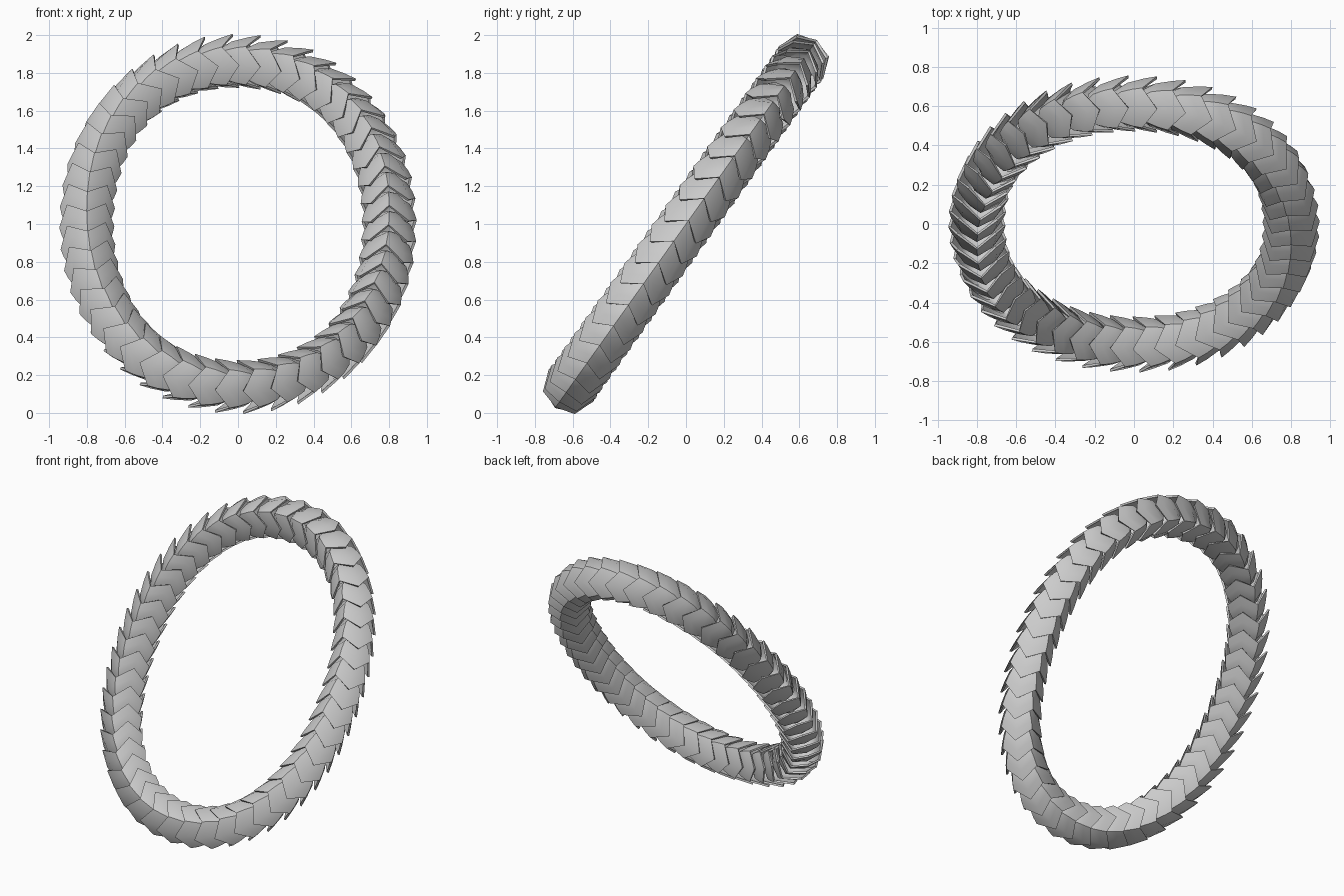
import bpy, bmesh
from math import sin, cos, pi, radians, copysign
from mathutils import Vector, Matrix

cube = bpy.data.objects.get("Cube")
if cube:
    bpy.data.objects.remove(cube)

COUNT = 46
SIDES = 8
HALF_WIDTH, HALF_HEIGHT = 0.80, 1.05
UP = Vector((0, 0.58, 0.815)).normalized()      # long axis of the tilted ring
NORMAL = Vector((0, -UP.z, UP.y))               # ring plane normal

grey = bpy.data.materials.new("grey")
grey.use_nodes = True
grey.diffuse_color = (0.6, 0.6, 0.6, 1)
grey.node_tree.nodes["Principled BSDF"].inputs["Base Color"].default_value = (0.6, 0.6, 0.6, 1)


def make_cup():
    """Flared eight-sided cup with a zigzag rim, opening along +z."""
    # radius, height and zigzag depth: up the outside, over the rim, down the inside
    profile = [(0.07, -0.10, 0), (0.112, -0.05, 0.016), (0.134, 0.02, 0.03), (0.146, 0.08, 0.038),
               (0.132, 0.08, 0.038), (0.12, 0.02, 0.03), (0.098, -0.05, 0.016), (0.06, -0.088, 0)]
    bm = bmesh.new()
    loops = []
    for radius, height, zigzag in profile:
        loops.append([bm.verts.new((radius * cos(2 * pi * i / SIDES),
                                    radius * sin(2 * pi * i / SIDES),
                                    height + (zigzag if i % 2 else -zigzag)))
                      for i in range(SIDES)])
    for low, high in zip(loops, loops[1:]):
        for i in range(SIDES):
            j = (i + 1) % SIDES
            bm.faces.new((low[i], low[j], high[j], high[i]))
    bm.faces.new(loops[0])
    bm.faces.new(loops[-1])
    bmesh.ops.recalc_face_normals(bm, faces=bm.faces)
    mesh = bpy.data.meshes.new("cup")
    bm.to_mesh(mesh)
    bm.free()
    mesh.shade_smooth()
    mesh.set_sharp_from_angle(angle=radians(50))
    mesh.materials.append(grey)
    return mesh


def soft(v):
    return copysign(abs(v) ** 0.95, v)


def ring_point(t):
    """Point on a slightly squared oval."""
    return Vector((HALF_WIDTH * soft(sin(t)), 0, 1)) + UP * HALF_HEIGHT * soft(cos(t))


# even spacing along the oval
path = [ring_point(2 * pi * i / 2000) for i in range(2001)]
lengths = [0]
for a, b in zip(path, path[1:]):
    lengths.append(lengths[-1] + (b - a).length)

# overlapping cups, each tucked into the one behind
cup_mesh = make_cup()
step = 0
for n in range(COUNT):
    while lengths[step] < lengths[-1] * n / COUNT:
        step += 1
    tangent = (path[(step + 8) % 2000] - path[(step - 8) % 2000]).normalized()
    outward = NORMAL.cross(tangent)
    frame = Matrix((outward, NORMAL, tangent)).transposed().to_4x4()
    cup = bpy.data.objects.new(f"ring_cup_{n + 1}", cup_mesh)
    bpy.context.collection.objects.link(cup)
    cup.matrix_world = Matrix.Translation(path[step]) @ frame
